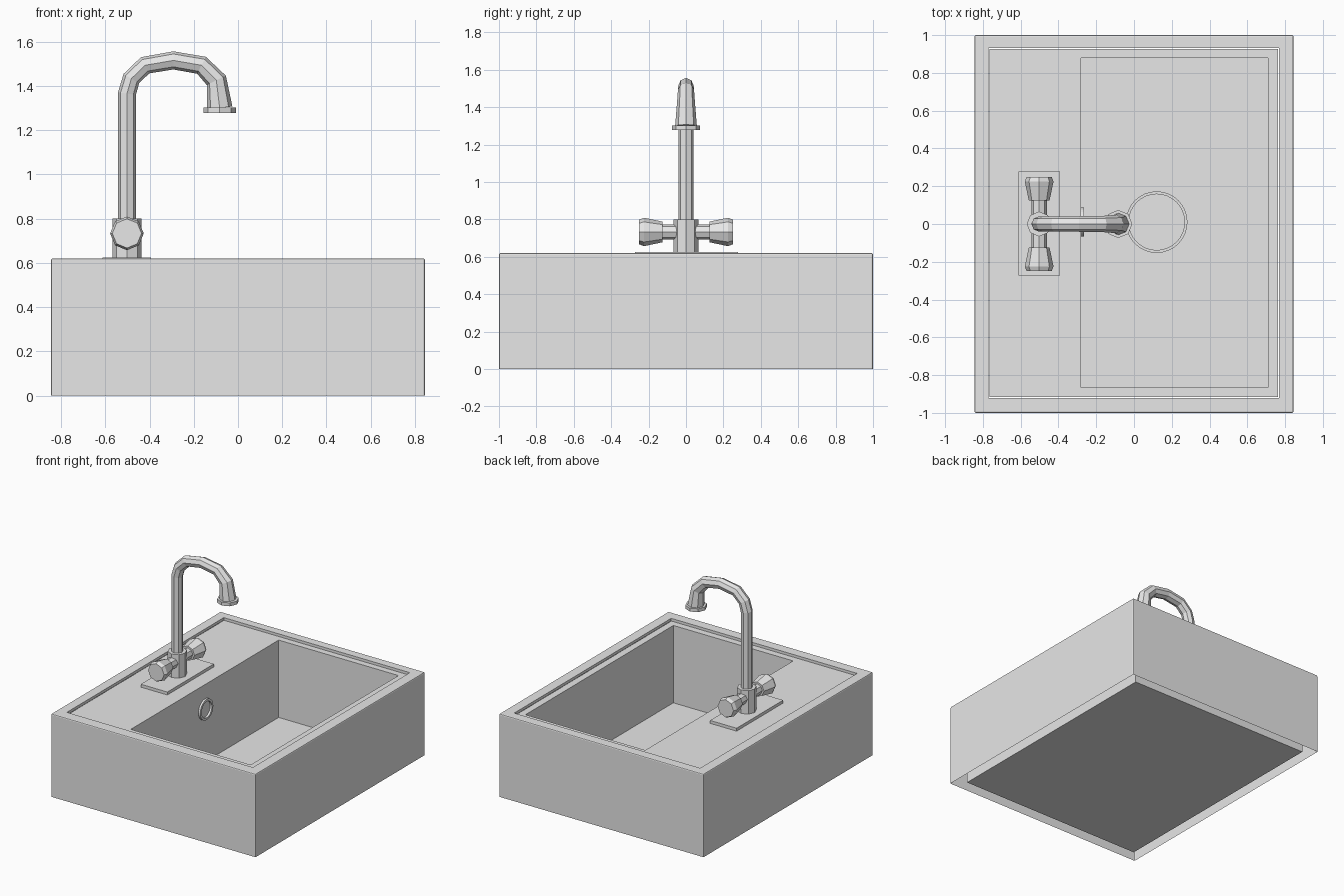
import bpy, bmesh, math
from mathutils import Vector

if "Cube" in bpy.data.objects:
    bpy.data.objects.remove(bpy.data.objects["Cube"], do_unlink=True)

GREY = (0.8, 0.8, 0.8, 1)
mat = bpy.data.materials.new("light grey")
mat.use_nodes = True
mat.diffuse_color = GREY
mat.node_tree.nodes["Principled BSDF"].inputs["Base Color"].default_value = GREY


def finish(bm, name):
    bm.normal_update()
    me = bpy.data.meshes.new(name)
    bm.to_mesh(me)
    bm.free()
    me.materials.append(mat)
    ob = bpy.data.objects.new(name, me)
    bpy.context.collection.objects.link(ob)
    return ob


def box(x0, x1, y0, y1, z0, z1):
    bm = bmesh.new()
    bmesh.ops.create_cube(bm, size=1)
    for v in bm.verts:
        v.co = (x1 if v.co.x > 0 else x0, y1 if v.co.y > 0 else y0,
                z1 if v.co.z > 0 else z0)
    return bm


def face_towards(bm, sign):
    return next(f for f in bm.faces if f.normal.z * sign > 0.9)


def place(face, x0, x1, y0, y1):
    """Move a rectangular face to new bounds."""
    c = face.calc_center_median()
    for v in face.verts:
        v.co.x = x1 if v.co.x > c.x else x0
        v.co.y = y1 if v.co.y > c.y else y0


def drop(bm, face, z):
    """Push a face straight down, making walls behind it."""
    new = bmesh.ops.extrude_discrete_faces(bm, faces=[face])["faces"][0]
    for v in new.verts:
        v.co.z = z
    return new


def tube(name, points, radii, sides=8, ring=False):
    """Loft polygon rings along a path; a ring closes onto itself, otherwise it is capped."""
    pts = [Vector(p) for p in points]
    n = len(pts)
    bm = bmesh.new()
    rings = []
    for i, (p, r) in enumerate(zip(pts, radii)):
        if ring:
            t = pts[1] - pts[0]
        else:
            a = (p - pts[i - 1]).normalized() if i else Vector()
            b = (pts[i + 1] - p).normalized() if i < n - 1 else Vector()
            t = a + b
        t.normalize()
        u = Vector((1, 0, 0)) if abs(t.y) > 0.9 else Vector((0, 1, 0))
        w = t.cross(u).normalized()
        rings.append([bm.verts.new(p + r * (u * math.cos(k) + w * math.sin(k)))
                      for k in (2 * math.pi * s / sides for s in range(sides))])
    for a, b in zip(rings, rings[1:] + (rings[:1] if ring else [])):
        for s in range(sides):
            e = (s + 1) % sides
            bm.faces.new((a[s], a[e], b[e], b[s]))
    if not ring:
        bm.faces.new(rings[0])
        bm.faces.new(rings[-1])
    bmesh.ops.recalc_face_normals(bm, faces=bm.faces)
    return finish(bm, name)


def washer(name, centre, axis, outer, inner, thick):
    c, d = Vector(centre), Vector(axis) * thick
    return tube(name, [c, c + d, c + d, c], [outer, outer, inner, inner], 32, ring=True)


# Outer shell: open underneath, flat rim with a lip down to the deck
bm = box(-0.845, 0.845, -1, 1, 0, 0.62)
bm.normal_update()
bmesh.ops.delete(bm, geom=[face_towards(bm, -1)], context='FACES')
top = face_towards(bm, 1)
outer_edges = [e for e in bm.edges if max(v.co.z for v in e.verts) > 0.6]
bmesh.ops.bevel(bm, geom=outer_edges, offset=0.008, segments=2, affect='EDGES', profile=0.5)
bm.normal_update()
top = max((f for f in bm.faces if f.normal.z > 0.9), key=lambda f: f.calc_area())
bmesh.ops.inset_region(bm, faces=[top], thickness=0.06)
place(top, -0.77, 0.767, -0.92, 0.932)
bottom = drop(bm, top, 0.6)
bmesh.ops.delete(bm, geom=[bottom], context='FACES')
finish(bm, "outer_shell")

# Deck block with the basin sunk into it
bm = box(-0.765, 0.762, -0.915, 0.927, 0.002, 0.603)
bm.normal_update()
top = face_towards(bm, 1)
bmesh.ops.inset_region(bm, faces=[top], thickness=0.04)
place(top, -0.28, 0.71, -0.865, 0.88)
drop(bm, top, 0.025)
finish(bm, "deck_and_basin")

# Drain and overflow rings
washer("drain_ring", (0.12, 0.01, 0.025), (0, 0, 1), 0.163, 0.148, 0.008)
washer("overflow_ring", (-0.285, 0.01, 0.42), (1, 0, 0), 0.077, 0.06, 0.02)

# Tap base
finish(box(-0.612, -0.393, -0.273, 0.277, 0.6, 0.625), "tap_plate")
TX = -0.502
tube("tap_body", [(TX, 0, 0.62), (TX, 0, 0.8)], [0.066, 0.066])

# Curved spout, flaring towards the outlet
path = [(TX, 0.78), (TX, 1.365), (-0.482, 1.433), (-0.42, 1.493), (-0.292, 1.515),
        (-0.165, 1.493), (-0.098, 1.425), (-0.083, 1.3)]
tube("spout", [(x, 0, z) for x, z in path],
     [0.041, 0.041, 0.041, 0.041, 0.041, 0.043, 0.048, 0.058])
tube("spout_collar", [(-0.083, 0, 1.278), (-0.083, 0, 1.303)], [0.074, 0.074])

# Pair of handles
for side, s in (("left", 1), ("right", -1)):
    tube("handle_neck_" + side, [(TX, s * 0.03, 0.733), (TX, s * 0.13, 0.733)], [0.041, 0.041])
    tube("handle_knob_" + side,
         [(TX, s * y, 0.733) for y in (0.125, 0.225, 0.25)], [0.055, 0.076, 0.066])
